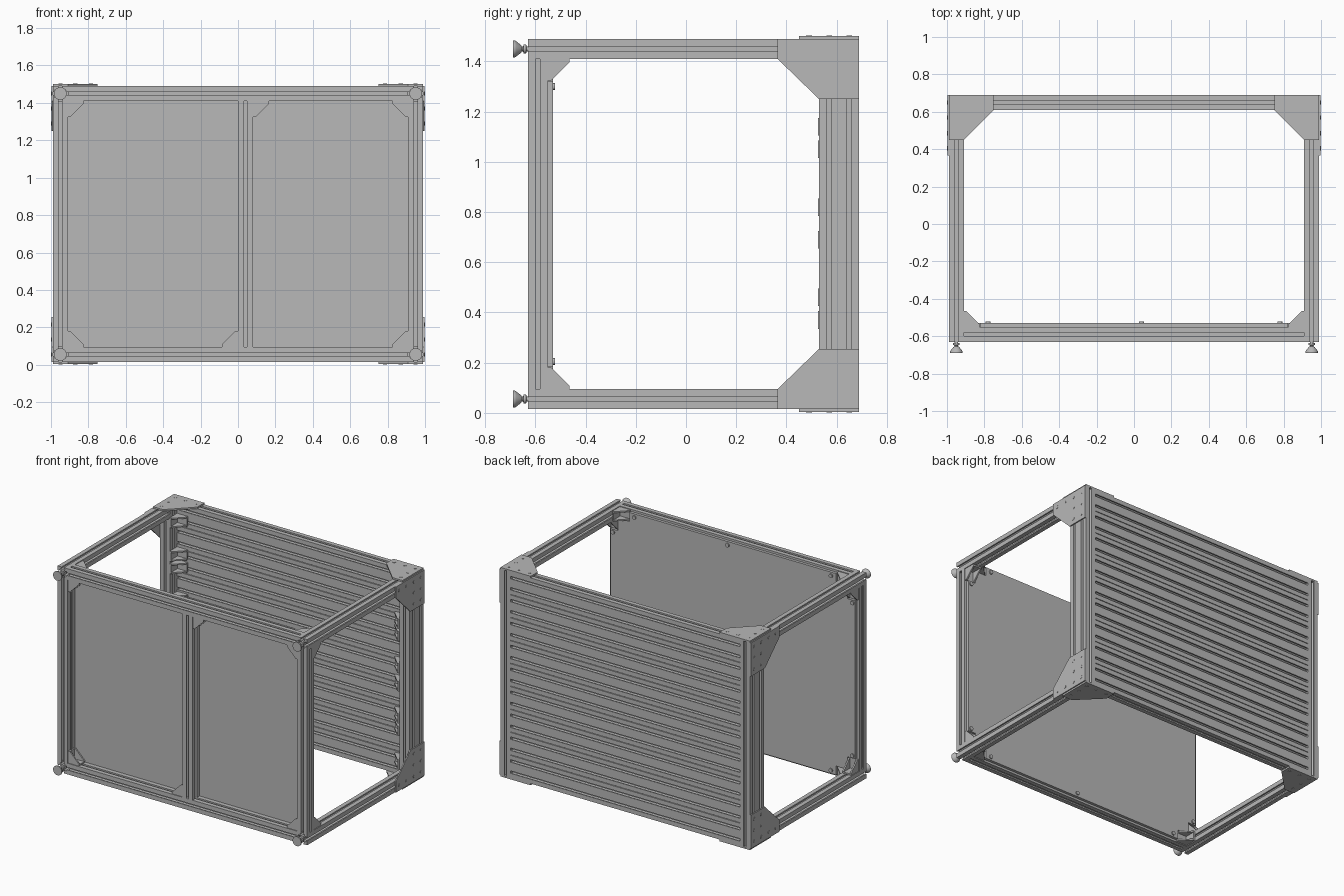
import bpy, bmesh, math
from mathutils import Vector

if "Cube" in bpy.data.objects:
    bpy.data.objects.remove(bpy.data.objects["Cube"], do_unlink=True)

grey = bpy.data.materials.new("aluminium_grey")
grey.use_nodes = True
GREY = (0.48, 0.48, 0.48, 1)
grey.diffuse_color = GREY
grey.node_tree.nodes["Principled BSDF"].inputs["Base Color"].default_value = GREY

X, Y, Z = Vector((1, 0, 0)), Vector((0, 1, 0)), Vector((0, 0, 1))
C = 0.08                      # one extrusion cell
LOW, HIGH = 0.015, 1.49       # frame bottom and top
MID = (LOW + HIGH) / 2
BACK, FRONT = 0.69, -0.63
OUT, IN = 0.99, 0.91          # outer and inner faces of the side frames


def finish(name, bm):
    bmesh.ops.recalc_face_normals(bm, faces=bm.faces)
    mesh = bpy.data.meshes.new(name)
    bm.to_mesh(mesh)
    bm.free()
    mesh.materials.append(grey)
    obj = bpy.data.objects.new(name, mesh)
    bpy.context.collection.objects.link(obj)
    return obj


def add_prism(bm, pts, origin, u, v, w, length):
    """Extrude a 2D outline lying in the u, v plane along w."""
    o = Vector(origin)
    face = bm.faces.new([bm.verts.new(o + u * a + v * b) for a, b in pts])
    res = bmesh.ops.extrude_face_region(bm, geom=[face], use_keep_orig=True)
    moved = [g for g in res["geom"] if isinstance(g, bmesh.types.BMVert)]
    bmesh.ops.translate(bm, verts=moved, vec=w * length)


def prism(name, pts, origin, u, v, w, length):
    bm = bmesh.new()
    add_prism(bm, pts, origin, u, v, w, length)
    return finish(name, bm)


# T-slot outline, one slot per cell on each side
SLOT = [(-.009, 0), (-.009, .010), (-.02, .010), (-.01, .026)]
SLOT += [(-t, d) for t, d in reversed(SLOT)]


def slotted(nu, nv):
    pts = []
    sides = [((0, 0), (1, 0), nu), ((nu, 0), (0, 1), nv),
             ((nu, nv), (-1, 0), nu), ((0, nv), (0, -1), nv)]
    for (cu, cv), (du, dv), n in sides:
        start = Vector((cu * C, cv * C))
        along, inward = Vector((du, dv)), Vector((-dv, du))
        pts.append(start)
        for i in range(n):
            centre = start + along * C * (i + .5)
            pts += [centre + along * t + inward * d for t, d in SLOT]
    return pts


SINGLE = slotted(1, 1)
DOUBLE = slotted(1, 2)

# Side frames: rails running back, front posts, deep back posts
for side, x in (("right", -OUT), ("left", IN)):
    for level, z in (("bottom", LOW), ("top", HIGH - C)):
        prism(f"{side}_{level}_rail", SINGLE, (x, FRONT, z), X, Z, Y, BACK - 2 * C - FRONT)
    prism(f"{side}_front_post", SINGLE, (x, FRONT, LOW + C), X, Y, Z, HIGH - LOW - 2 * C)
    prism(f"{side}_back_post", DOUBLE, (x, BACK - 2 * C, LOW), X, Y, Z, HIGH - LOW)

# Front cross rails and off-centre post
for level, z in (("bottom", LOW), ("top", HIGH - C)):
    prism(f"front_{level}_rail", SINGLE, (-IN, FRONT, z), Y, Z, X, 2 * IN)
prism("front_middle_post", SINGLE, (0, FRONT, LOW + C), X, Y, Z, HIGH - LOW - 2 * C)

# Back wall of stacked double extrusions
BOARDS = 9
pitch = (HIGH - LOW - 2 * C) / (BOARDS - 1)
for i in range(BOARDS):
    prism(f"back_board_{i + 1}", DOUBLE, (-IN, BACK - C, LOW + i * pitch), Y, Z, X, 2 * IN)

# Front panel behind the rails, corners stepped around the brackets
edge, half = 0.97, MID - LOW - 0.015
step = MID - LOW
quarter = [(edge, step - .17), (IN, step - .17), (IN, step - C), (.82, step - C), (.82, half)]
outline = quarter + [(-a, b) for a, b in reversed(quarter)]
outline += [(-a, -b) for a, b in quarter] + [(a, -b) for a, b in reversed(quarter)]
prism("front_panel", outline, (0, FRONT + C, MID), X, Z, Y, 0.02)


def screws(name, spots, normal, radius, height):
    """Low round screw heads standing along a normal."""
    bm = bmesh.new()
    u = normal.orthogonal().normalized()
    v = normal.cross(u)
    ring = [(radius * math.cos(k * math.tau / 16), radius * math.sin(k * math.tau / 16))
            for k in range(16)]
    for spot in spots:
        add_prism(bm, ring, spot, u, v, normal, height)
    finish(name, bm)


y_panel = FRONT + C + 0.02
spots = [(sx * a, y_panel, MID + sz * b) for sx in (-1, 1) for sz in (-1, 1)
         for a, b in ((.95, step - .19), (.78, step - .04))]
spots += [(.04, y_panel, MID + sz * (step - .04)) for sz in (-1, 1)]
screws("panel_screws", spots, Y, 0.014, 0.008)

# Gusset plates at the back corners
SIDE_PLATE = [(0, 0), (.325, 0), (.325, .08), (.16, .24), (0, .24)]
TOP_PLATE = [(0, 0), (.24, 0), (.24, .08), (.08, .24), (0, .24)]
SIDE_HOLES = [(.04, .04), (.12, .04), (.205, .04), (.285, .04),
              (.04, .12), (.12, .12), (.04, .2), (.12, .2)]
TOP_HOLES = [(.04, .04), (.12, .04), (.205, .04), (.04, .12), (.04, .2)]
for side, sx in (("right", -1), ("left", 1)):
    for level, sz, z in (("bottom", -1, LOW), ("top", 1, HIGH)):
        corner = Vector((sx * OUT, BACK, z))
        for kind, pts, holes, u, v, n, thick in (
                ("side", SIDE_PLATE, SIDE_HOLES, -Y, -Z * sz, X * sx, .008),
                ("end", TOP_PLATE, TOP_HOLES, -X * sx, -Y, Z * sz, .012)):
            name = f"{side}_{level}_{kind}_plate"
            prism(name, pts, corner, u, v, n, thick)
            screws(name + "_screws", [corner + u * a + v * b + n * thick for a, b in holes],
                   n, 0.011, 0.002)


# Angle bracket: two legs joined by two triangular cheeks
def bracket(name, corner, a, b):
    w = a.cross(b)
    size, wide, t, tip = 0.085, 0.07, 0.01, 0.014
    base = Vector(corner) - w * wide / 2
    bm = bmesh.new()
    leg = [(0, 0), (size, 0), (size, t), (0, t)]
    add_prism(bm, leg, base, a, b, w, wide)
    add_prism(bm, leg, base, b, a, w, wide)
    cheek = [(0, 0), (size, 0), (size, tip), (tip, size), (0, size)]
    for offset in (0, wide - t):
        add_prism(bm, cheek, base + w * offset, a, b, w, t)
    finish(name, bm)


y_mid = FRONT + C / 2
for side, sx in (("right", -1), ("left", 1)):
    inward = -X * sx
    for level, up, z in (("bottom", Z, LOW + C), ("top", -Z, HIGH - C)):
        tag = f"{side}_{level}"
        bracket(f"{tag}_front_bracket", (sx * IN, y_mid, z), inward, up)
        bracket(f"{tag}_side_bracket", (sx * (IN + C / 2), FRONT + C, z), Y, up)
        bracket(f"{tag}_flat_bracket", (sx * IN, FRONT + C, z - up.z * C / 2), inward, Y)
    for i, z in enumerate((.13, .37, .46, .69, .82, 1.05, 1.14, 1.38)):
        bracket(f"{side}_board_bracket_{i + 1}", (sx * IN, BACK - C, z), inward, -Y)
bracket("middle_top_bracket", (C, y_mid, HIGH - C), X, -Z)
bracket("middle_bottom_bracket", (0, y_mid, LOW + C), -X, Z)

# Levelling feet: radius and distance out from the rail end
FOOT = [(0, 0), (.01, 0), (.01, .005), (.018, .007), (.018, .017), (.01, .019), (.01, .024),
        (.016, .028), (.03, .046), (.034, .052), (.034, .06), (0, .06)]
for side, sx in (("right", -1), ("left", 1)):
    for level, z in (("bottom", LOW + C / 2), ("top", HIGH - C / 2)):
        centre = Vector((sx * (IN + C / 2), FRONT, z))
        bm = bmesh.new()
        verts = [bm.verts.new(centre + X * r - Y * d) for r, d in FOOT]
        edges = [bm.edges.new(pair) for pair in zip(verts, verts[1:])]
        bmesh.ops.spin(bm, geom=verts + edges, cent=centre, axis=Y, angle=math.tau, steps=24)
        bmesh.ops.remove_doubles(bm, verts=bm.verts, dist=1e-5)
        foot = finish(f"{side}_{level}_foot", bm)
        bpy.ops.object.select_all(action="DESELECT")
        foot.select_set(True)
        bpy.context.view_layer.objects.active = foot
        bpy.ops.object.shade_smooth_by_angle(angle=math.radians(35))
